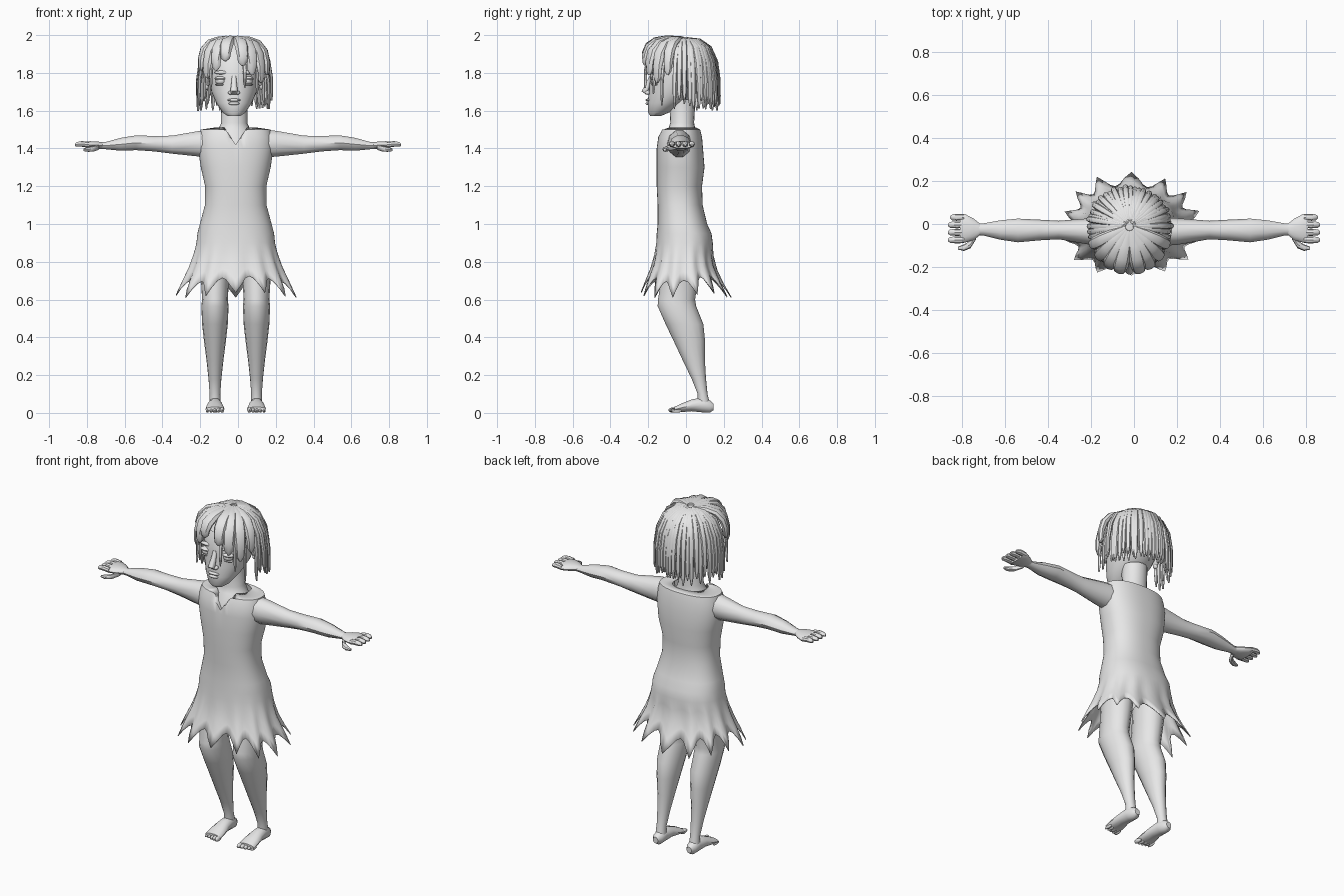
import bpy, bmesh, math, random
from mathutils import Vector, Matrix

random.seed(4)
cube = bpy.data.objects.get("Cube")
if cube:
    bpy.data.objects.remove(cube)

grey = bpy.data.materials.new("plain grey")
grey.use_nodes = True
grey.diffuse_color = (0.8, 0.8, 0.8, 1)
grey.node_tree.nodes["Principled BSDF"].inputs["Base Color"].default_value = (0.8, 0.8, 0.8, 1)

X, Y, Z = Vector((1, 0, 0)), Vector((0, 1, 0)), Vector((0, 0, 1))
BODY_X, HEAD_X = -0.012, -0.021
parts = []


def tube(bm, rows, side, axis=None, n=12):
    """Loft elliptical rings; each row is (x, y, z, half width, half depth)."""
    centres = [Vector(r[:3]) for r in rows]
    rings = []
    for i, r in enumerate(rows):
        t = axis or (centres[min(i + 1, len(rows) - 1)] - centres[max(i - 1, 0)])
        v = t.cross(side).normalized()
        ring = []
        for k in range(n):
            a = math.tau * k / n
            ring.append(bm.verts.new(centres[i] + side * r[3] * math.cos(a) + v * r[4] * math.sin(a)))
        rings.append(ring)
    for p, q in zip(rings, rings[1:]):
        for k in range(n):
            bm.faces.new((p[k], p[(k + 1) % n], q[(k + 1) % n], q[k]))
    bm.faces.new(rings[0])
    bm.faces.new(rings[-1])


def ball(bm, centre, radii, u=14, v=8):
    m = Matrix.Translation(centre) @ Matrix.Diagonal((*radii, 1))
    return bmesh.ops.create_uvsphere(bm, u_segments=u, v_segments=v, radius=1, matrix=m)["verts"]


def finish(name, bm):
    bmesh.ops.recalc_face_normals(bm, faces=bm.faces)
    mesh = bpy.data.meshes.new(name)
    bm.to_mesh(mesh)
    bm.free()
    mesh.materials.append(grey)
    obj = bpy.data.objects.new(name, mesh)
    bpy.context.scene.collection.objects.link(obj)
    parts.append(obj)
    return obj


def from_profile(cx, rows):
    """Turn (z, half width, front y, back y) into loft rows."""
    return [(cx, (f + b) / 2, z, w, (b - f) / 2) for z, w, f, b in rows]


# Dress: lofted shell with a V neck and a ragged, flared hem
PROFILE = [(1.512, .10, -.10, .05), (1.5, .185, -.13, .075), (1.46, .195, -.148, .085),
           (1.4, .20, -.155, .09), (1.3, .185, -.155, .098), (1.2, .162, -.155, .085),
           (1.1, .163, -.15, .088), (1.0, .19, -.15, .112), (.95, .203, -.155, .135),
           (.9, .208, -.157, .142), (.8, .235, -.172, .145), (.7, .28, -.21, .185),
           (.58, .33, -.25, .25)]


def size_at(z):
    for hi, lo in zip(PROFILE, PROFILE[1:]):
        if z >= lo[0]:
            t = (hi[0] - z) / (hi[0] - lo[0])
            return [h + (l - h) * t for h, l in zip(hi[1:], lo[1:])]
    return PROFILE[-1][1:]


def soft(c, power=.86):
    return math.copysign(abs(c) ** power, c)


bm = bmesh.new()
COLS = 84
levels = [p[0] for p in PROFILE[:10]]
grid = []
for row in range(len(levels) + 4):
    ring = []
    for k in range(COLS):
        a = math.tau * k / COLS
        if row < len(levels):
            z, drop = levels[row], 0
        else:
            drop = (row - len(levels) + 1) / 4
            hem = .625 + .085 * abs(math.sin(7 * a)) + .015 * math.sin(3 * a + 1)
            z = .9 - drop * (.9 - hem)
        w, f, b = size_at(z)
        ripple = 1 + .04 * drop * math.cos(14 * a)
        x = soft(math.sin(a)) * w * ripple
        y = (f + b) / 2 - soft(math.cos(a)) * (b - f) / 2 * ripple
        if y < -.05:
            z = min(z, 1.42 + abs(x) * 1.5)
        ring.append(bm.verts.new((BODY_X + x, y, z)))
    grid.append(ring)
for p, q in zip(grid, grid[1:]):
    for k in range(COLS):
        bm.faces.new((p[k], p[(k + 1) % COLS], q[(k + 1) % COLS], q[k]))
dress = finish("dress", bm)
shell = dress.modifiers.new("cloth", "SOLIDIFY")
shell.thickness = .005

# Neck and upper chest
bm = bmesh.new()
tube(bm, from_profile(-.02, [(1.37, .12, -.14, .06), (1.46, .11, -.128, .06), (1.5, .085, -.095, .05),
                             (1.535, .069, -.083, .043), (1.66, .07, -.09, .05)]), X, Z, 20)
finish("neck", bm)

# Head with features
bm = bmesh.new()
tube(bm, from_profile(HEAD_X, [(1.573, .035, -.19, -.13), (1.59, .06, -.2, -.09), (1.64, .094, -.203, -.01),
                               (1.7, .12, -.197, .06), (1.77, .135, -.192, .11), (1.85, .138, -.185, .12),
                               (1.92, .11, -.14, .10), (1.965, .06, -.09, .05)]), X, Z, 28)
finish("head", bm)

bm = bmesh.new()
tube(bm, [(HEAD_X, -.183, 1.785, .012, .01), (HEAD_X, -.2, 1.74, .015, .014),
          (HEAD_X, -.217, 1.703, .02, .018), (HEAD_X, -.205, 1.685, .018, .006)], X, Z)
for s in (-1, 1):
    ball(bm, (HEAD_X + s * .019, -.203, 1.695), (.013, .015, .011))
finish("nose", bm)

bm = bmesh.new()
ball(bm, (HEAD_X, -.2, 1.656), (.036, .014, .008))
ball(bm, (HEAD_X, -.2, 1.638), (.03, .014, .009))
finish("lips", bm)

for s, label in ((-1, "right"), (1, "left")):
    bm = bmesh.new()
    ball(bm, (HEAD_X + s * .07, -.162, 1.757), (.03, .025, .021))
    finish(label + "_eye", bm)
    bm = bmesh.new()
    ball(bm, (HEAD_X + s * .07, -.165, 1.77), (.035, .024, .012))
    ball(bm, (HEAD_X + s * .07, -.165, 1.738), (.032, .018, .006))
    ball(bm, (HEAD_X + s * .065, -.169, 1.802), (.042, .014, .01))
    finish(label + "_eyelids_and_brow", bm)
    bm = bmesh.new()
    ball(bm, (HEAD_X + s * .142, -.012, 1.77), (.016, .035, .048))
    ball(bm, (HEAD_X + s * .145, -.018, 1.73), (.012, .018, .02))
    finish(label + "_ear", bm)

# Hair: cap with a slanted hairline, then hanging locks
bm = bmesh.new()
ball(bm, (HEAD_X, -.015, 1.8), (.163, .175, .185), 32, 20)
low = [v for v in bm.verts if v.co.z < 1.79 - (v.co.y + .015) * .55]
bmesh.ops.delete(bm, geom=low, context="VERTS")
finish("hair_cap", bm)


def lock(bm, degrees, end, width, spread=1.0):
    """One tapered lock; zero degrees is the back of the head."""
    a = math.radians(degrees)
    out = Vector((math.sin(a) * .188, math.cos(a) * (.178 if math.cos(a) > 0 else .208), 0))
    side = Vector((math.cos(a), -math.sin(a), 0))
    rows = []
    for k, f, w in ((.1, 0, .45), (.45, .03, .8), (.74, .14, 1), (.92, .35, 1),
                    (1, .63, .85), (1.01, .88, .7), (1.02, 1, .2)):
        p = out * k * spread + Vector((HEAD_X, -.01, 1.982 - f * (1.982 - end)))
        rows.append((*p, width * w, width * w * .6 + .003))
    tube(bm, rows, side, None, 8)


bm = bmesh.new()
for i in range(-13, 14):
    lock(bm, i * 7.4 + random.uniform(-2, 2), 1.63 + random.uniform(-.035, .03), .0155,
         1 + random.uniform(-.03, .04))
for i in range(-9, 10):
    lock(bm, i * 9.5 + 4, 1.65 + random.uniform(-.04, .03), .016, .9)
finish("hanging_locks", bm)

bm = bmesh.new()
for s in (-1, 1):
    for deg, end, width in ((14, 1.85, .036), (30, 1.8, .036), (48, 1.76, .034),
                            (66, 1.8, .03), (40, 1.7, .011), (56, 1.64, .011), (76, 1.62, .013)):
        lock(bm, 180 + s * deg, end + s * .012, width)
lock(bm, 163, 1.72, .012, 1.02)
finish("fringe", bm)

for s, label in ((-1, "right"), (1, "left")):
    # Arms
    bm = bmesh.new()
    arm = [(.14, -.035, 1.425, .066, .075), (.2, -.035, 1.425, .062, .072), (.35, -.028, 1.42, .043, .05),
           (.44, -.028, 1.425, .048, .043), (.54, -.03, 1.43, .055, .041), (.62, -.028, 1.422, .045, .036),
           (.7, -.025, 1.415, .028, .02), (.75, -.025, 1.415, .028, .017)]
    tube(bm, [(s * x, y, z, a, b) for x, y, z, a, b in arm], Y, X, 10)
    finish(label + "_arm", bm)
    # Hands: palm, four fingers and a thumb
    bm = bmesh.new()
    palm = [(.715, -.025, 1.416, .026, .017), (.745, -.025, 1.417, .05, .02),
            (.785, -.02, 1.418, .066, .021), (.808, -.02, 1.418, .064, .017)]
    tube(bm, [(s * x, y, z, a, b) for x, y, z, a, b in palm], Y, X, 14)
    for i in range(4):
        y = .031 - i * .035
        reach = .864 - (.01 if i == 0 else 0)
        tube(bm, [(s * .79, y, 1.42, .015, .015), (s * .825, y, 1.424, .016, .015),
                  (s * (reach - .01), y, 1.422, .014, .012), (s * reach, y, 1.419, .006, .006)], Y, X, 8)
    tube(bm, [(s * .735, -.055, 1.408, .018, .014), (s * .76, -.095, 1.4, .018, .015),
              (s * .79, -.11, 1.395, .015, .013), (s * .818, -.112, 1.393, .007, .007)], Y, X, 8)
    finish(label + "_hand", bm)
    # Bent legs
    bm = bmesh.new()
    cx = BODY_X + s * .11
    leg = [(.82, -.02, .082, .10), (.7, -.035, .074, .098), (.6, -.05, .068, .098), (.565, -.048, .072, .102),
           (.47, -.008, .068, .1), (.38, .018, .058, .083), (.28, .041, .045, .059),
           (.18, .068, .034, .038), (.1, .088, .028, .026), (.04, .095, .03, .034)]
    tube(bm, [(cx, y, z, a, b) for z, y, a, b in leg], X, Z, 16)
    finish(label + "_leg", bm)
    # Feet with five toes
    bm = bmesh.new()
    foot = [(.146, .032, .016, .018), (.125, .034, .03, .034), (.085, .042, .034, .04),
            (.03, .04, .04, .032), (-.02, .028, .048, .024), (-.062, .018, .05, .014)]
    tube(bm, [(cx, y, z, a, b) for y, z, a, b in foot], X, Y, 14)
    for i in range(5):
        size = .014 - i * .0013
        ball(bm, (cx - s * (.038 - i * .0195), -.066 + i * .004, size + .001), (size * .85, .028, size), 10, 6)
    finish(label + "_foot", bm)

# Smooth shading with sharp creases kept
bpy.ops.object.select_all(action="DESELECT")
for obj in parts:
    obj.select_set(True)
bpy.context.view_layer.objects.active = dress
bpy.ops.object.shade_smooth_by_angle(angle=math.radians(40))
